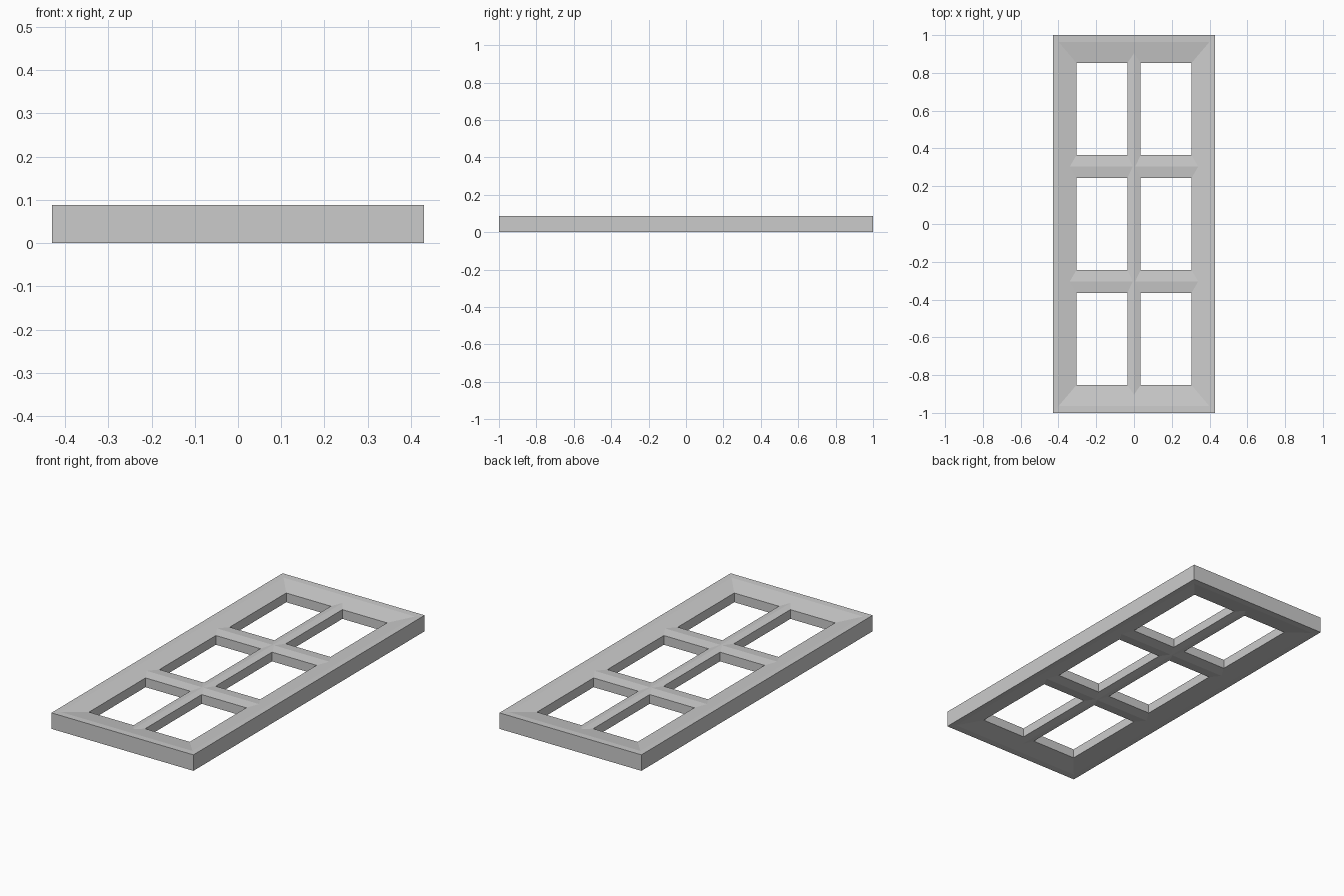
import bpy
import bmesh
from mathutils import Vector

cube = bpy.data.objects.get("Cube")
if cube:
    bpy.data.objects.remove(cube, do_unlink=True)

HALF_X, HALF_Y, TOP = 0.43, 1.0, 0.0875
OPEN_X, OPEN_Y = 0.305, 0.853
DROP = 0.0185            # how far each face sinks at the openings
MID = TOP / 2

grey = bpy.data.materials.new("plain_grey")
grey.use_nodes = True
grey.diffuse_color = (0.6, 0.6, 0.6, 1)
grey.node_tree.nodes["Principled BSDF"].inputs["Base Color"].default_value = grey.diffuse_color


def prism(name, half_profile, along, length):
    """Extrude a profile of (across, half thickness), mirrored about mid-height."""
    outline = half_profile + [(a, -h) for a, h in reversed(half_profile)]
    bm = bmesh.new()

    def place(a, h):
        return (a, -length, MID + h) if along == "y" else (-length, a, MID + h)

    face = bm.faces.new([bm.verts.new(place(a, h)) for a, h in outline])
    ext = bmesh.ops.extrude_face_region(bm, geom=[face])
    shift = Vector((0, 2 * length, 0)) if along == "y" else Vector((2 * length, 0, 0))
    bmesh.ops.translate(bm, vec=shift, verts=[v for v in ext["geom"] if isinstance(v, bmesh.types.BMVert)])
    bmesh.ops.recalc_face_normals(bm, faces=bm.faces)
    mesh = bpy.data.meshes.new(name)
    bm.to_mesh(mesh)
    bm.free()
    mesh.materials.append(grey)
    obj = bpy.data.objects.new(name, mesh)
    bpy.context.collection.objects.link(obj)
    return obj


def rail(name, side, outer, inner, along, length):
    """Border rail that thins toward the opening."""
    crown = outer - 0.25 * (outer - inner)
    pts = [(outer, MID), (crown, MID - 0.001), (inner, MID - DROP)]
    return prism(name, [(side * a, h) for a, h in pts], along, length)


def bar(name, centre, half_width, rise, along, length):
    """Glazing bar with a low central ridge."""
    edge = MID - DROP
    pts = [(centre - half_width, edge), (centre, edge + rise), (centre + half_width, edge)]
    return prism(name, pts, along, length)


# Border rails and glazing bars
frame = rail("panel_frame", -1, HALF_X, OPEN_X, "y", HALF_Y)
parts = [
    rail("left_rail", 1, HALF_X, OPEN_X, "y", HALF_Y),
    rail("front_rail", -1, HALF_Y, OPEN_Y, "x", HALF_X),
    rail("back_rail", 1, HALF_Y, OPEN_Y, "x", HALF_X),
    bar("long_bar", 0, 0.035, 0.008, "y", 0.95),
    bar("front_cross_bar", -0.304, 0.06, 0.0065, "x", 0.4),
    bar("back_cross_bar", 0.304, 0.06, 0.0065, "x", 0.4),
]

# Join everything into one clean solid
for part in parts:
    mod = frame.modifiers.new(part.name, "BOOLEAN")
    mod.operation = "UNION"
    mod.solver = "EXACT"
    mod.object = part
bpy.context.view_layer.update()
solid = bpy.data.meshes.new_from_object(frame.evaluated_get(bpy.context.evaluated_depsgraph_get()))
frame.modifiers.clear()
frame.data = solid
for part in parts:
    bpy.data.objects.remove(part, do_unlink=True)
